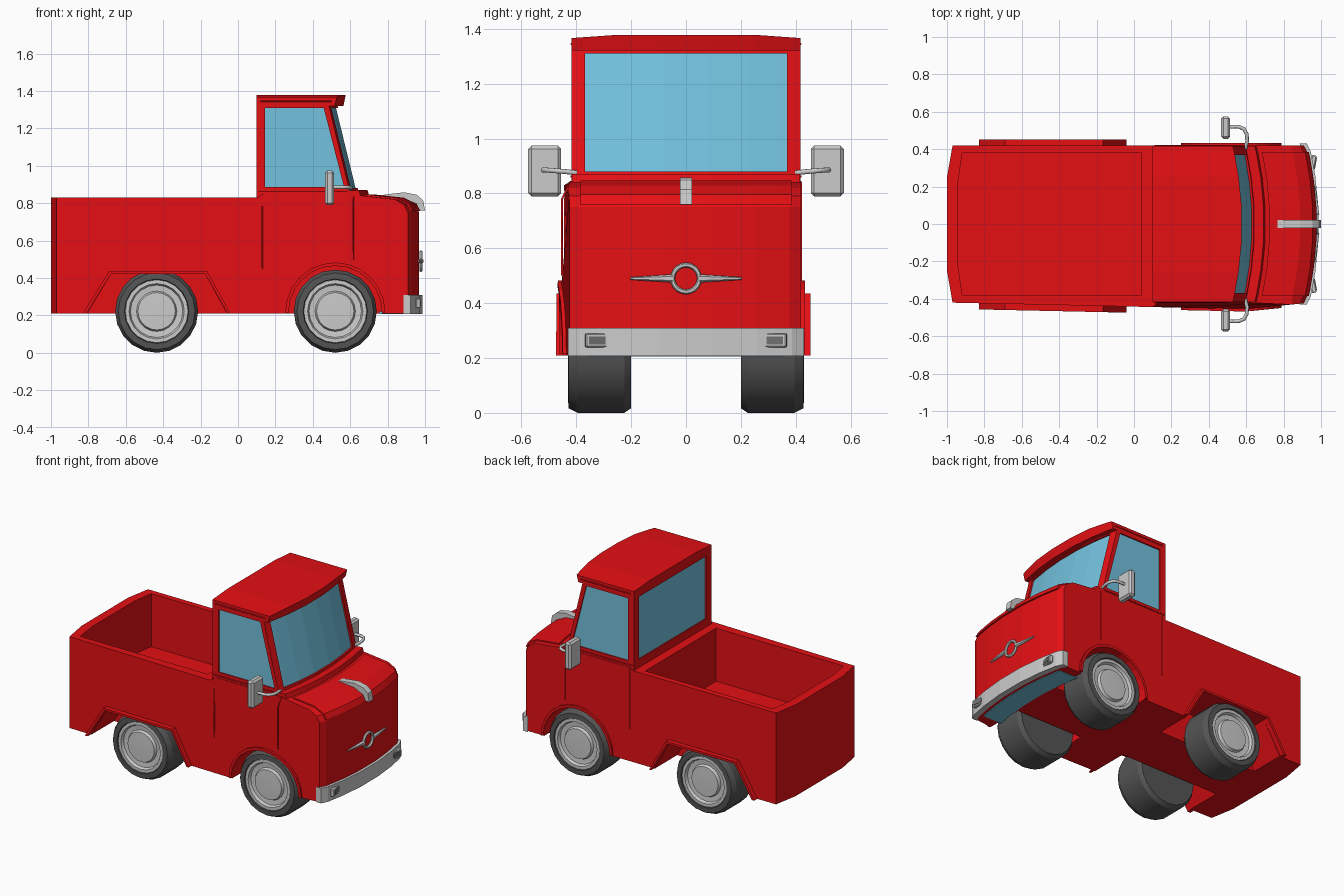
import bpy, bmesh, math
from mathutils import Vector

if "Cube" in bpy.data.objects:
    bpy.data.objects.remove(bpy.data.objects["Cube"])


def material(name, col):
    m = bpy.data.materials.new(name)
    m.diffuse_color = (*col, 1)
    m.use_nodes = True
    m.node_tree.nodes["Principled BSDF"].inputs["Base Color"].default_value = m.diffuse_color
    return m


RED = material("red_paint", (0.78, 0.005, 0.007))
GLASS = material("blue_glass", (0.17, 0.54, 0.73))
TYRE = material("dark_rubber", (0.09, 0.09, 0.09))
LAMP = material("lamp_grey", (0.16, 0.16, 0.16))
YS = [-1, -.9, -.6, -.22, .22, .6, .9, 1]      # stations across the width


def finish(name, bm, mat=None):
    bmesh.ops.recalc_face_normals(bm, faces=bm.faces)
    me = bpy.data.meshes.new(name)
    bm.to_mesh(me)
    bm.free()
    ob = bpy.data.objects.new(name, me)
    bpy.context.collection.objects.link(ob)
    if mat:
        me.materials.append(mat)
    return ob


def bow(x, y, z):
    """Curve the nose and windscreen, chamfer the tail, crown the roof."""
    a = abs(y)
    edge = max(0, (a - .25) / .17)
    if x > .4:
        x -= .05 * (y / .42) ** 2 + (.012 if x > .93 and a > .4 else 0)
    elif x < -.9:
        x += .03 * edge
    if z > 1.35:
        z -= .012 * edge
    return x, y, z


def prism(name, pts, y0, y1, mat=None, bowed=False):
    """Sweep an (x, z) outline across y."""
    bm = bmesh.new()
    ts = YS if bowed else (-1, 1)
    rows = []
    for t in ts:
        y = (y0 + y1) / 2 + t * (y1 - y0) / 2
        rows.append([bm.verts.new(bow(x, y, z) if bowed else (x, y, z)) for x, z in pts])
    n = len(pts)
    for a, b in zip(rows, rows[1:]):
        for i in range(n):
            j = (i + 1) % n
            bm.faces.new((a[i], a[j], b[j], b[i]))
    bm.faces.new(rows[0])
    bm.faces.new(rows[-1])
    return finish(name, bm, mat)


def cut(ob, cutter):
    m = ob.modifiers.new("cut", "BOOLEAN")
    m.operation, m.solver, m.object = "DIFFERENCE", "EXACT", cutter
    dg = bpy.context.evaluated_depsgraph_get()
    me = bpy.data.meshes.new_from_object(ob.evaluated_get(dg))
    ob.modifiers.clear()
    ob.data = me
    bpy.data.objects.remove(cutter)


def skew(ob):
    """The near side bulges slightly outward below the window line."""
    for v in ob.data.vertices:
        if v.co.y < -.415 and v.co.z < .83:
            x = v.co.x
            v.co.y -= .035 * max(0, min((x + 1) / 1.6, (.95 - x) / .35))


def box(name, loc, size, mat=None, rot=0, bevel=0):
    bm = bmesh.new()
    bmesh.ops.create_cube(bm, size=1)
    bmesh.ops.scale(bm, vec=size, verts=bm.verts)
    if bevel:
        bmesh.ops.bevel(bm, geom=bm.edges[:], offset=bevel, segments=1, affect='EDGES')
    ob = finish(name, bm, mat)
    ob.location, ob.rotation_euler.z = loc, rot
    return ob


def tube(name, pts, r, mat=None):
    cu = bpy.data.curves.new(name, "CURVE")
    cu.dimensions, cu.bevel_depth, cu.bevel_resolution = "3D", r, 1
    cu.use_fill_caps = True
    sp = cu.splines.new("POLY")
    sp.points.add(len(pts) - 1)
    for p, c in zip(sp.points, pts):
        p.co = (*c, 1)
    ob = bpy.data.objects.new(name, cu)
    bpy.context.collection.objects.link(ob)
    if mat:
        cu.materials.append(mat)


def lathe(name, prof, x, z, side, mat=None, n=20):
    """Spin an (r, y) profile around the axle."""
    bm = bmesh.new()
    vs = [bm.verts.new((r, side * y, 0)) for r, y in prof]
    es = [bm.edges.new(p) for p in zip(vs, vs[1:])]
    bmesh.ops.spin(bm, geom=vs + es, cent=(0, 0, 0), axis=(0, 1, 0), angle=math.tau,
                   steps=n, use_merge=True)
    bmesh.ops.remove_doubles(bm, verts=bm.verts, dist=1e-4)
    ob = finish(name, bm, mat)
    ob.location = (x, 0, z)
    bpy.context.view_layer.objects.active = ob
    ob.select_set(True)
    bpy.ops.object.shade_smooth_by_angle(angle=math.radians(25))
    ob.select_set(False)


def arc(r, n=12):
    return [(.52 + r * math.cos(math.pi * i / n), .215 + r * math.sin(math.pi * i / n))
            for i in range(n + 1)]


# Lower body with load bed and wheel wells
body = prism("body", [(-1, .21), (-1, .83), (.1, .83), (.13, .845), (.66, .845), (.89, .82),
                      (.95, .79), (.97, .75), (.97, .21)], -.42, .42, RED, True)
cut(body, prism("bed_cutter", [(-.94, .47), (-.94, 1), (.04, 1), (.04, .47)], -.38, .38, RED, True))
trap_in = [(-.81, .2), (-.68, .42), (-.175, .42), (-.055, .2)]
trap_out = [(-.83, .21), (-.69, .435), (-.165, .435), (-.04, .21)]
for s in (-1, 1):
    ys = sorted((s * .18, s * .6))
    cut(body, prism("well_cutter", trap_in, *ys, RED))
    cut(body, prism("arch_cutter", arc(.25) + [(.27, .1), (.77, .1)], *ys, RED))
skew(body)

# Cab with recessed window openings
cab = prism("cab", [(.1, .81), (.1, 1.378), (.578, 1.378), (.566, 1.32), (.535, 1.32),
                    (.645, .868), (.645, .81)], -.417, .417, RED, True)
screen = [(.5375, 1.31), (.6425, .88)]


def slab(a, b):
    (x0, z0), (x1, z1) = screen
    return [(x0 + a, z0), (x1 + a, z1), (x1 + b, z1), (x0 + b, z0)]


cut(cab, prism("screen_cutter", slab(-.02, .02), -.368, .368, RED, True))
prism("windscreen", slab(-.03, -.012), -.372, .372, GLASS, True)
side_win = [(.145, .885), (.145, 1.31), (.458, 1.31), (.567, .885)]
for s in (-1, 1):
    cut(cab, prism("side_cutter", side_win, *sorted((s * .405, s * .5)), RED))
    prism("side_window", side_win, *sorted((s * .39, s * .408)), GLASS)
rear = [(.05, .885), (.05, 1.31), (.112, 1.31), (.112, .885)]
cut(cab, prism("rear_cutter", rear, -.36, .36, RED))
prism("rear_window", [(x + .058, z) for x, z in rear], -.362, .362, GLASS)

# Cowl lip, hood panel, bumper, glazed underside panel
prism("cowl", [(.6, .83), (.62, .865), (.695, .87), (.705, .835)], -.415, .415, RED, True)
prism("hood_panel", [(.725, .82), (.725, .847), (.89, .829), (.957, .796), (.977, .758),
                     (.94, .758)], -.385, .385, RED, True)
prism("front_bumper", [(.95, .208), (.988, .208), (.988, .31), (.95, .31)], -.43, .43, None, True)
prism("underside_panel", [(.79, .206), (.93, .206), (.93, .22), (.79, .22)], -.36, .36, GLASS, True)

# Hood spine and nose ring ornament
prism("hood_spine", [(.73, .835), (.80, .848), (.89, .858), (.955, .845), (.99, .815), (1, .76),
                     (.975, .76), (.95, .8), (.89, .825)], -.022, .022)
bpy.ops.mesh.primitive_torus_add(location=(.978, 0, .49), rotation=(0, math.pi / 2, 0),
                                 major_radius=.049, minor_radius=.009,
                                 major_segments=20, minor_segments=6)
bpy.context.object.name = "nose_ring"

for s in (-1, 1):
    # Nose bars
    bpy.ops.mesh.primitive_cone_add(vertices=6, radius1=.015, radius2=.005, depth=.155,
                                    location=(.972, s * .125, .49),
                                    rotation=(-s * math.pi / 2, 0, s * .075))
    bpy.context.object.name = "nose_bar"
    # Bumper lamps
    box("lamp_frame", (.957, s * .325, .264), (.025, .086, .05), None, -s * .18, .004)
    box("lamp_lens", (.963, s * .325, .264), (.02, .062, .028), LAMP, -s * .18)
    # Wheel arch flares
    skew(prism("rear_flare", trap_out + [(x, max(z, .21)) for x, z in reversed(trap_in)],
               *sorted((s * .40, s * .453)), RED))
    skew(prism("front_flare", arc(.268) + arc(.25)[::-1], *sorted((s * .40, s * .433)), RED))
    # Door seams
    y = s * .42 if s > 0 else -.441
    tube("door_seam", [(.13, s * .418, .845), (.13, y, .78), (.13, y, .43)], .004, RED)
    tube("front_seam", [(.615, s * .42, .84), (.615, s * (.42 if s > 0 else .452), .78),
                        (.615, s * (.42 if s > 0 else .452), .5)], .004, RED)
    tube("waist_seam", [(.11, s * .418, .862), (.585, s * .418, .862)], .004, RED)
    tube("roof_seam", [(.12, s * .417, 1.345), (.5, s * .417, 1.345)], .004, RED)
    # Mirrors
    box("mirror_head", (.49, s * .515, .882), (.048, .12, .185), None, 0, .012)
    tube("mirror_arm", [(.50, s * .52, .885), (.56, s * .52, .885), (.588, s * .508, .885),
                        (.603, s * .48, .883), (.605, s * .445, .88), (.595, s * .40, .875)], .01)
    # Wheels
    for label, x in (("rear", -.435), ("front", .52)):
        lathe(label + "_tyre", [(0, .2), (.205, .2), (.222, .225), (.222, .395), (.205, .428),
                                (.172, .43), (.166, .40), (0, .39)], x, .222, s, TYRE)
        lathe(label + "_rim", [(.17, .405), (.168, .424), (.148, .424), (.14, .405), (.108, .402),
                               (.1, .42), (0, .424)], x, .222, s)
